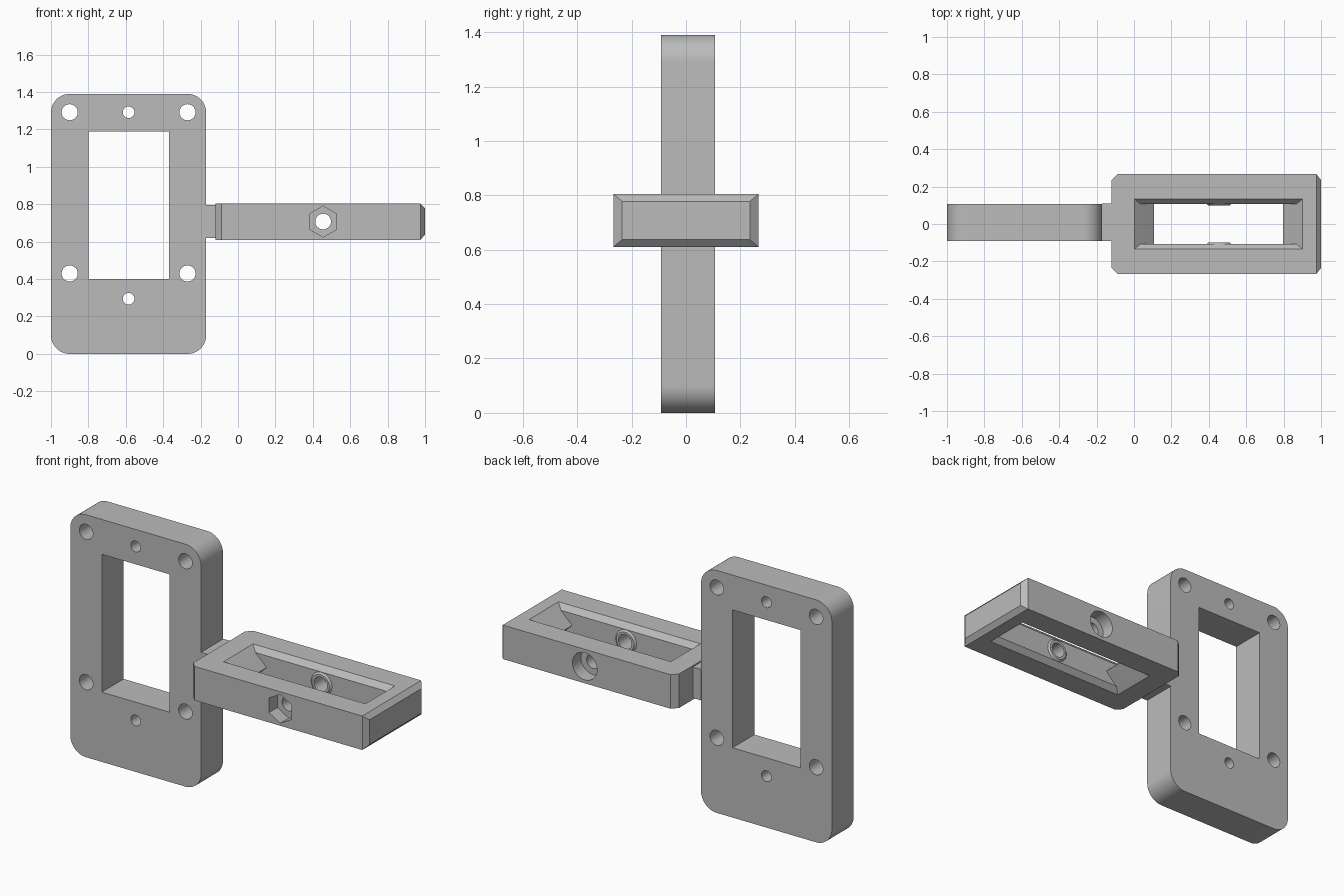
import bpy
import bmesh
from math import cos, sin, pi, radians

old = bpy.data.objects.get("Cube")
if old:
    bpy.data.objects.remove(old, do_unlink=True)

grey = bpy.data.materials.new("plain grey")
grey.use_nodes = True
colour = (0.5, 0.5, 0.5, 1)
grey.diffuse_color = colour
grey.node_tree.nodes["Principled BSDF"].inputs["Base Color"].default_value = colour


def loft(name, rings):
    """Solid skinned through rings of equal point count, capped at both ends."""
    bm = bmesh.new()
    loops = [[bm.verts.new(p) for p in ring] for ring in rings]
    n = len(loops[0])
    for a, b in zip(loops, loops[1:]):
        for i in range(n):
            j = (i + 1) % n
            bm.faces.new((a[i], a[j], b[j], b[i]))
    bm.faces.new(loops[0][::-1])
    bm.faces.new(loops[-1])
    bmesh.ops.recalc_face_normals(bm, faces=bm.faces)
    mesh = bpy.data.meshes.new(name)
    bm.to_mesh(mesh)
    bm.free()
    mesh.materials.append(grey)
    obj = bpy.data.objects.new(name, mesh)
    bpy.context.collection.objects.link(obj)
    return obj


def box(name, x0, x1, y0, y1, z0, z1):
    return loft(name, [[(x0, y0, z), (x1, y0, z), (x1, y1, z), (x0, y1, z)]
                       for z in (z0, z1)])


def rod(name, x, z, stations, sides=40):
    """Round or hexagonal solid along y; stations are (y, radius)."""
    turn = [2 * pi * i / sides + pi / 2 for i in range(sides)]
    return loft(name, [[(x + r * cos(t), y, z + r * sin(t)) for t in turn]
                       for y, r in stations])


def combine(target, tool, operation="DIFFERENCE"):
    tool.hide_render = True
    mod = target.modifiers.new("combine", "BOOLEAN")
    mod.operation = operation
    mod.solver = "EXACT"
    mod.object = tool
    bpy.context.view_layer.objects.active = target
    bpy.ops.object.modifier_apply(modifier=mod.name)
    bpy.data.objects.remove(tool, do_unlink=True)


# Upright mounting plate with rounded corners
X0, X1, HEIGHT, R = -1.0, -0.17, 1.39, 0.1
Y0, Y1 = -0.091, 0.107
outline = []
for cx, cz, start in ((X1 - R, HEIGHT - R, 0), (X0 + R, HEIGHT - R, 90),
                      (X0 + R, R, 180), (X1 - R, R, 270)):
    for k in range(13):
        a = radians(start + k * 7.5)
        outline.append((cx + R * cos(a), cz + R * sin(a)))
plate = loft("mounting_plate", [[(x, y, z) for x, z in outline] for y in (Y0, Y1)])

# Plate window and screw holes
combine(plate, box("window_cutter", -0.8, -0.37, -0.3, 0.3, 0.4, 1.19))
holes = [(x, z, 0.043) for x in (-0.9, -0.27) for z in (0.43, 1.292)]
holes += [(-0.585, z, 0.031) for z in (0.295, 1.292)]
for x, z, r in holes:
    combine(plate, rod("hole_cutter", x, z, [(-0.3, r), (0.3, r)]))

# Short neck between plate and arm
neck = box("neck", -0.172, -0.118, -0.092, 0.11, 0.62, 0.797)

# Arm block: chamfered corners at the plate end, chamfered rim at the free end
Z0, Z1, MID, W = 0.61, 0.805, 0.7075, 0.267


def arm_section(x, w, inset):
    return [(x, -w, Z0 + inset), (x, w, Z0 + inset),
            (x, w, Z1 - inset), (x, -w, Z1 - inset)]


arm = loft("arm_frame", [arm_section(-0.12, W - 0.032, 0), arm_section(-0.088, W, 0),
                         arm_section(0.975, W, 0), arm_section(1.0, W - 0.032, 0.027)])

# Slot through the arm: chamfered sides and ridged ends
levels = []
for dz, half, end in ((-0.12, 0.134, 0), (-0.0975, 0.134, 0), (-0.0675, 0.107, 0.033),
                      (0, 0.107, 0.105), (0.0675, 0.107, 0.033),
                      (0.0975, 0.134, 0), (0.12, 0.134, 0)):
    a, b = 0.002 + end, 0.902 - end
    levels.append([(a, -half, MID + dz), (b, -half, MID + dz),
                   (b, half, MID + dz), (a, half, MID + dz)])
combine(arm, loft("slot_cutter", levels))

# Raised bosses around the bolt hole on both inner walls
BX = 0.455
for side in (-1, 1):
    combine(arm, rod("boss", BX, MID, [(side * 0.12, 0.066), (side * 0.107, 0.066),
                                       (side * 0.098, 0.056)]), "UNION")

# Bolt hole, hexagonal nut pocket in front, round head recess behind
combine(arm, rod("bolt_cutter", BX, MID, [(-0.4, 0.042), (0.4, 0.042)]))
combine(arm, rod("nut_cutter", BX, MID, [(-0.4, 0.083), (-0.19, 0.083)], 6))
combine(arm, rod("head_cutter", BX, MID, [(0.19, 0.078), (0.4, 0.078)]))

# Smooth round walls, keep hard edges sharp
bpy.ops.object.select_all(action="DESELECT")
for obj in (plate, neck, arm):
    obj.select_set(True)
bpy.context.view_layer.objects.active = plate
bpy.ops.object.shade_smooth_by_angle(angle=radians(20))
